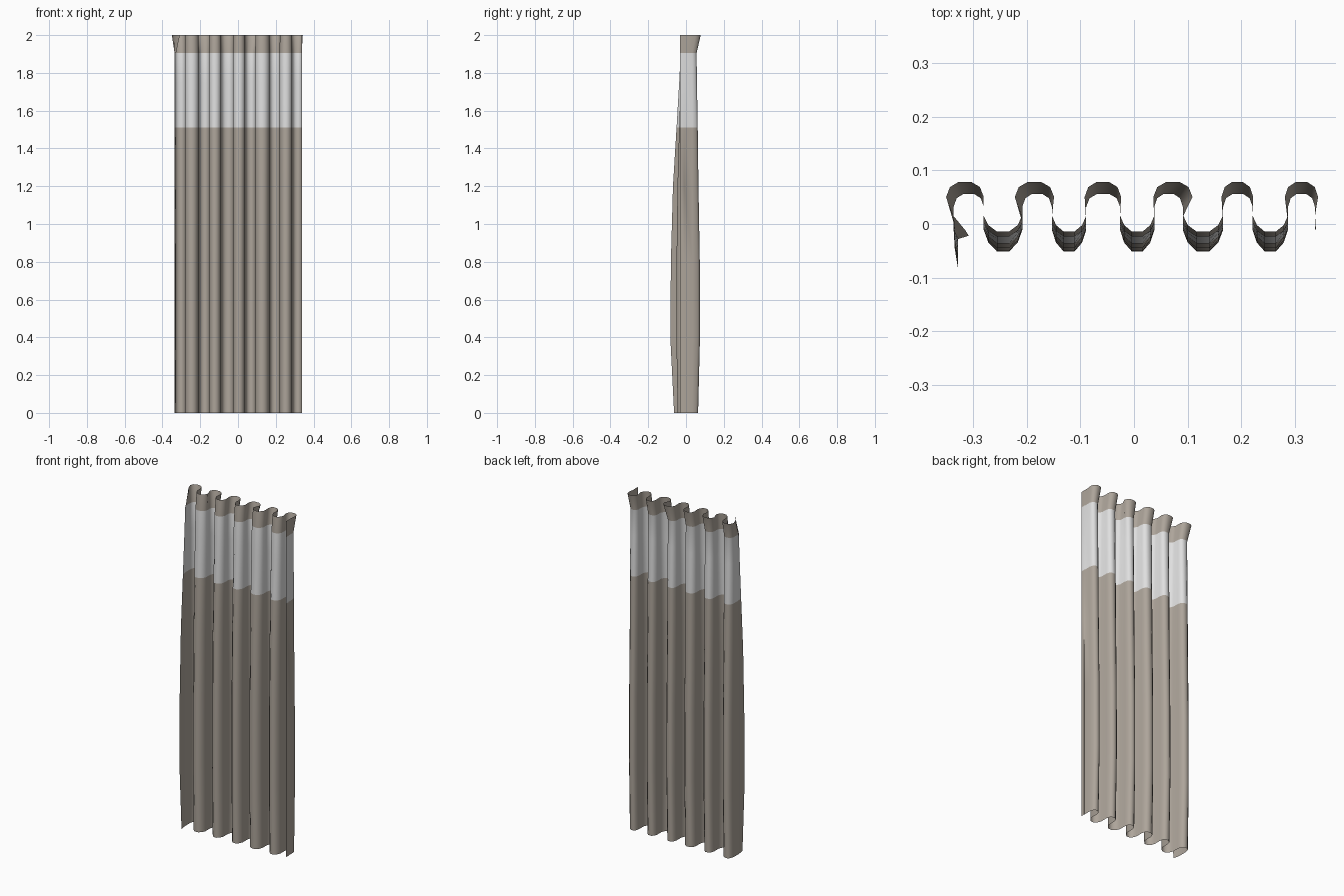
import bpy, bmesh

if "Cube" in bpy.data.objects:
    bpy.data.objects.remove(bpy.data.objects["Cube"])

# Folds: left wall x, right wall x, and how far each wall leans out at the top hem
FOLDS = [(-0.336, -0.280, 0.014, 0.000),
         (-0.208, -0.153, 0.014, 0.004),
         (-0.089, -0.026, 0.003, 0.002),
         (0.038, 0.091, 0.002, 0.018),
         (0.166, 0.221, 0.003, 0.001),
         (0.287, 0.337, 0.006, 0.006)]

# Rows: z, back crest y, front crest y, left flap y, hem flare amount
ROWS = [(0.00, 0.064, -0.044, -0.063, 0.0),
        (0.40, 0.074, -0.051, -0.083, 0.0),
        (0.80, 0.073, -0.050, -0.080, 0.0),
        (1.20, 0.066, -0.045, -0.069, 0.0),
        (1.51, 0.062, -0.036, -0.050, 0.0),
        (1.75, 0.058, -0.028, -0.036, 0.0),
        (1.905, 0.056, -0.023, -0.028, 0.0),
        (2.00, 0.078, -0.014, -0.022, 1.0)]

CREST = [(0.0, 0.32), (0.0, 0.70), (0.10, 0.90), (0.32, 1.0),
         (0.68, 1.0), (0.90, 0.90), (1.0, 0.70), (1.0, 0.32)]
VALLEY = [(0.12, 0.13), (0.34, 0.0), (0.66, 0.0), (0.88, 0.13)]


def cross_section(back, front, flap, flare):
    """Pleated outline at one height, from left edge to right edge."""
    at = lambda t: front + (back - front) * t
    edge = -0.328 + 0.02 * flare
    pts = [(edge, flap), (edge - 0.006, flap * 0.55)]
    for i, (l, r, dl, dr) in enumerate(FOLDS):
        for f, t in CREST:
            lean = flare * max(0.0, (t - 0.3) / 0.4)
            a, b = l - dl * min(lean, 1), r + dr * min(lean, 1)
            pts.append((a + (b - a) * f, at(t)))
        if i < len(FOLDS) - 1:
            nxt = FOLDS[i + 1][0]
            pts += [(r + (nxt - r) * f, at(t)) for f, t in VALLEY]
    pts += [(0.339, -0.010), (0.338, -0.033)]
    return pts


def material(name, rgb):
    m = bpy.data.materials.new(name)
    m.diffuse_color = (*rgb, 1)
    m.use_nodes = True
    m.node_tree.nodes["Principled BSDF"].inputs["Base Color"].default_value = m.diffuse_color
    return m


# Curtain sheet lofted through the rows
bm = bmesh.new()
grid = [[bm.verts.new((x, y, z)) for x, y in cross_section(*rest)]
        for z, *rest in ROWS]
for lo, hi in zip(grid, grid[1:]):
    for j in range(len(lo) - 1):
        f = bm.faces.new((lo[j], lo[j + 1], hi[j + 1], hi[j]))
        f.smooth = True
        # Sheer band between the main cloth and the hem
        f.material_index = int(1.51 < f.calc_center_median().z < 1.905)

mesh = bpy.data.meshes.new("curtain")
bm.to_mesh(mesh)
bm.free()
mesh.materials.append(material("taupe cloth", (0.42, 0.375, 0.325)))
mesh.materials.append(material("white mesh band", (0.74, 0.74, 0.74)))
curtain = bpy.data.objects.new("curtain", mesh)
bpy.context.collection.objects.link(curtain)
bpy.context.view_layer.objects.active = curtain
curtain.select_set(True)
bpy.ops.object.shade_smooth_by_angle(angle=1.05)
